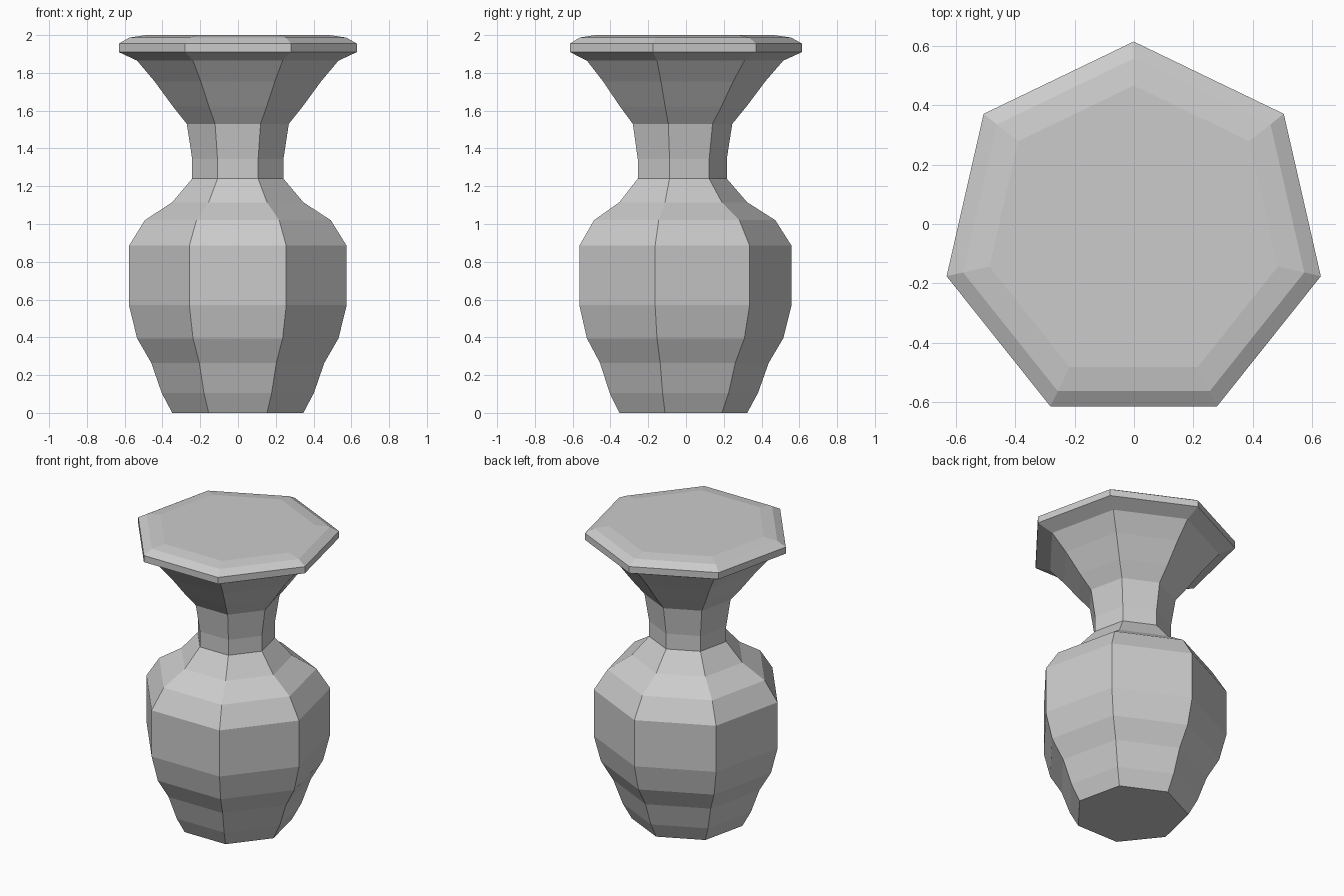
import bpy, bmesh, math

if "Cube" in bpy.data.objects:
    bpy.data.objects.remove(bpy.data.objects["Cube"])

SIDES = 7

def lathe(name, profile, cx, cy):
    """Stack seven-sided rings from (radius, height) pairs and cap both ends."""
    bm = bmesh.new()
    rings = []
    for r, z in profile:
        angles = [math.pi / 2 + math.tau * i / SIDES for i in range(SIDES)]
        rings.append([bm.verts.new((cx + r * math.cos(a), cy + r * math.sin(a), z)) for a in angles])
    for lo, hi in zip(rings, rings[1:]):
        for i in range(SIDES):
            j = (i + 1) % SIDES
            bm.faces.new((lo[i], lo[j], hi[j], hi[i]))
    bm.faces.new(rings[0][::-1])
    bm.faces.new(rings[-1])
    bmesh.ops.recalc_face_normals(bm, faces=bm.faces[:])
    mesh = bpy.data.meshes.new(name)
    bm.to_mesh(mesh)
    bm.free()
    obj = bpy.data.objects.new(name, mesh)
    bpy.context.collection.objects.link(obj)
    return obj

# Whole vase: foot, belly, shoulder, neck, flared mouth, bevelled closed rim
profile = [
    (0.356, 0.0), (0.413, 0.105), (0.470, 0.265), (0.547, 0.395),
    (0.591, 0.57), (0.591, 0.885),
    (0.505, 1.02), (0.356, 1.115),
    (0.248, 1.24), (0.248, 1.345), (0.277, 1.53),
    (0.353, 1.623), (0.452, 1.755), (0.547, 1.865),
    (0.646, 1.91), (0.646, 1.955), (0.589, 1.987), (0.498, 2.0),
]
lathe("vase", profile, -0.001, -0.032)
